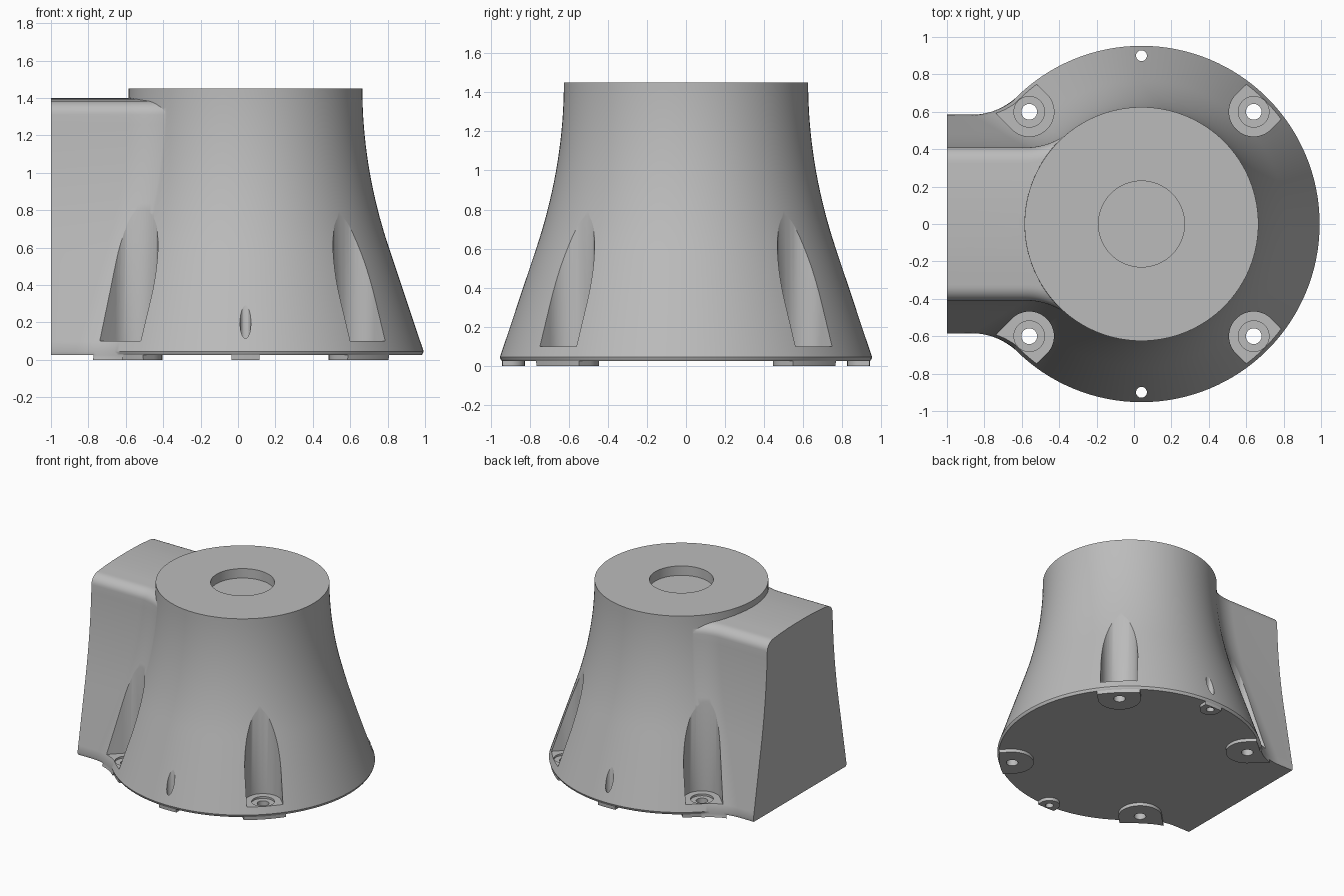
import bpy, bmesh, math
from mathutils import Vector

cube = bpy.data.objects.get("Cube")
if cube:
    bpy.data.objects.remove(cube, do_unlink=True)

CX = 0.04          # axis of the round body
TOP = 1.45
RELIEF = 0.025     # height of the feet

grey = bpy.data.materials.new("plain_grey")
grey.use_nodes = True
grey.diffuse_color = (0.5, 0.5, 0.5, 1)
grey.node_tree.nodes["Principled BSDF"].inputs["Base Color"].default_value = (0.5, 0.5, 0.5, 1)


def radius(z):
    """Flared wall: parabola above, straight tangent below."""
    t = TOP - z
    k = 0.855
    return 0.625 + (0.196 * t * t if t < k else 0.196 * k * k + 0.335 * (t - k))


def loft(name, rings):
    """Closed solid through equally sized rings of points."""
    bm = bmesh.new()
    loops = [[bm.verts.new(p) for p in ring] for ring in rings]
    n = len(loops[0])
    for low, high in zip(loops, loops[1:]):
        for i in range(n):
            j = (i + 1) % n
            bm.faces.new((low[i], low[j], high[j], high[i]))
    bm.faces.new(loops[0][::-1])
    bm.faces.new(loops[-1])
    bmesh.ops.recalc_face_normals(bm, faces=bm.faces)
    mesh = bpy.data.meshes.new(name)
    bm.to_mesh(mesh)
    bm.free()
    mesh.materials.append(grey)
    obj = bpy.data.objects.new(name, mesh)
    bpy.context.collection.objects.link(obj)
    return obj


def circle(x, y, r, z, n):
    return [Vector((x + r * math.cos(i * math.tau / n), y + r * math.sin(i * math.tau / n), z))
            for i in range(n)]


def cylinder(name, x, y, r, z0, z1, n=48):
    return loft(name, [circle(x, y, r, z0, n), circle(x, y, r, z1, n)])


def slot(name, x, y, r, z0, z1, length=0.5):
    """U-shaped prism, open end pointing away from the body axis."""
    a = math.atan2(y, x - CX)
    out = Vector((math.cos(a), math.sin(a), 0)) * length
    arc = [Vector((x + r * math.cos(a + b), y + r * math.sin(a + b), 0))
           for b in [math.pi / 2 + i * math.pi / 24 for i in range(25)]]
    pts = arc + [arc[-1] + out, arc[0] + out]
    return loft(name, [[p + Vector((0, 0, z)) for p in pts] for z in (z0, z1)])


def combine(target, tool, operation):
    mod = target.modifiers.new(operation, 'BOOLEAN')
    mod.operation, mod.object, mod.solver = operation, tool, 'EXACT'
    bpy.context.view_layer.objects.active = target
    bpy.ops.object.modifier_apply(modifier=mod.name)
    bpy.data.objects.remove(tool, do_unlink=True)


def wing_ring(z, inset):
    """Outline of the side extension, blended into the round wall."""
    zs = min(z, 1.31)
    r, f = radius(zs) - 0.004, 0.37
    w = 0.41 + 0.54 * (radius(zs) - 0.63)
    cx = CX - math.sqrt((r + f) ** 2 - (w + f) ** 2)
    sweep = math.atan2(CX - cx, w + f)
    half = [Vector((-1, w - inset, z))]
    for i in range(15):
        b = sweep * i / 14
        half.append(Vector((cx + (f + inset) * math.sin(b), w + f - (f + inset) * math.cos(b), z)))
    return half + [Vector((p.x, -p.y, p.z)) for p in reversed(half)]


# Round flared body with a softened lower edge
levels = [0.045 + (TOP - 0.045) * i / 28 for i in range(29)]
rings = [circle(CX, 0, radius(0.045) - d, z, 128) for z, d in ((0, 0.012), (0.025, 0.01), (0.035, 0.003))]
rings += [circle(CX, 0, radius(z), z, 128) for z in levels]
body = loft("housing", rings)

# Side extension with a rounded roof
wing = [wing_ring(0, 0.012), wing_ring(0.025, 0.01)]
wing += [wing_ring(0.045 + 1.265 * i / 24, 0) for i in range(25)]
for i in range(1, 9):
    a = i / 8 * math.pi / 2
    wing.append(wing_ring(1.31 + 0.075 * math.sin(a), 0.085 * (1 - math.cos(a))))
wing += [wing_ring(1.393, 0.17), wing_ring(1.398, 0.26), wing_ring(1.4, 0.36)]
combine(body, loft("extension", wing), 'UNION')

bolts = [(CX + sx * 0.6, sy * 0.6) for sx in (-1, 1) for sy in (-1, 1)]
pins = [(CX, sy * 0.9) for sy in (-1, 1)]

# Underside relief that leaves the feet standing
relief = cylinder("relief", 0, 0, 2, -0.2, RELIEF)
for x, y in bolts:
    combine(relief, slot("foot", x, y, 0.155, -0.3, 0.2), 'DIFFERENCE')
for x, y in pins:
    combine(relief, slot("small_foot", x, y, 0.075, -0.3, 0.2), 'DIFFERENCE')
combine(body, relief, 'DIFFERENCE')

# Bolt pockets with counterbored holes
for x, y in bolts:
    combine(body, slot("pocket", x, y, 0.132, 0.1, 1.25), 'DIFFERENCE')
    combine(body, cylinder("counterbore", x, y, 0.082, 0.085, 0.15), 'DIFFERENCE')
    combine(body, cylinder("bolt_hole", x, y, 0.042, -0.1, 0.2), 'DIFFERENCE')

# Locating pin holes and the recess in the top
for x, y in pins:
    combine(body, cylinder("pin_hole", x, y, 0.029, -0.1, 0.6), 'DIFFERENCE')
combine(body, cylinder("top_recess", CX, 0, 0.23, TOP - 0.075, TOP + 0.1, 64), 'DIFFERENCE')

# Smooth walls, crisp edges
bpy.ops.object.select_all(action='DESELECT')
body.select_set(True)
bpy.context.view_layer.objects.active = body
bpy.ops.object.shade_smooth_by_angle(angle=math.radians(30))
